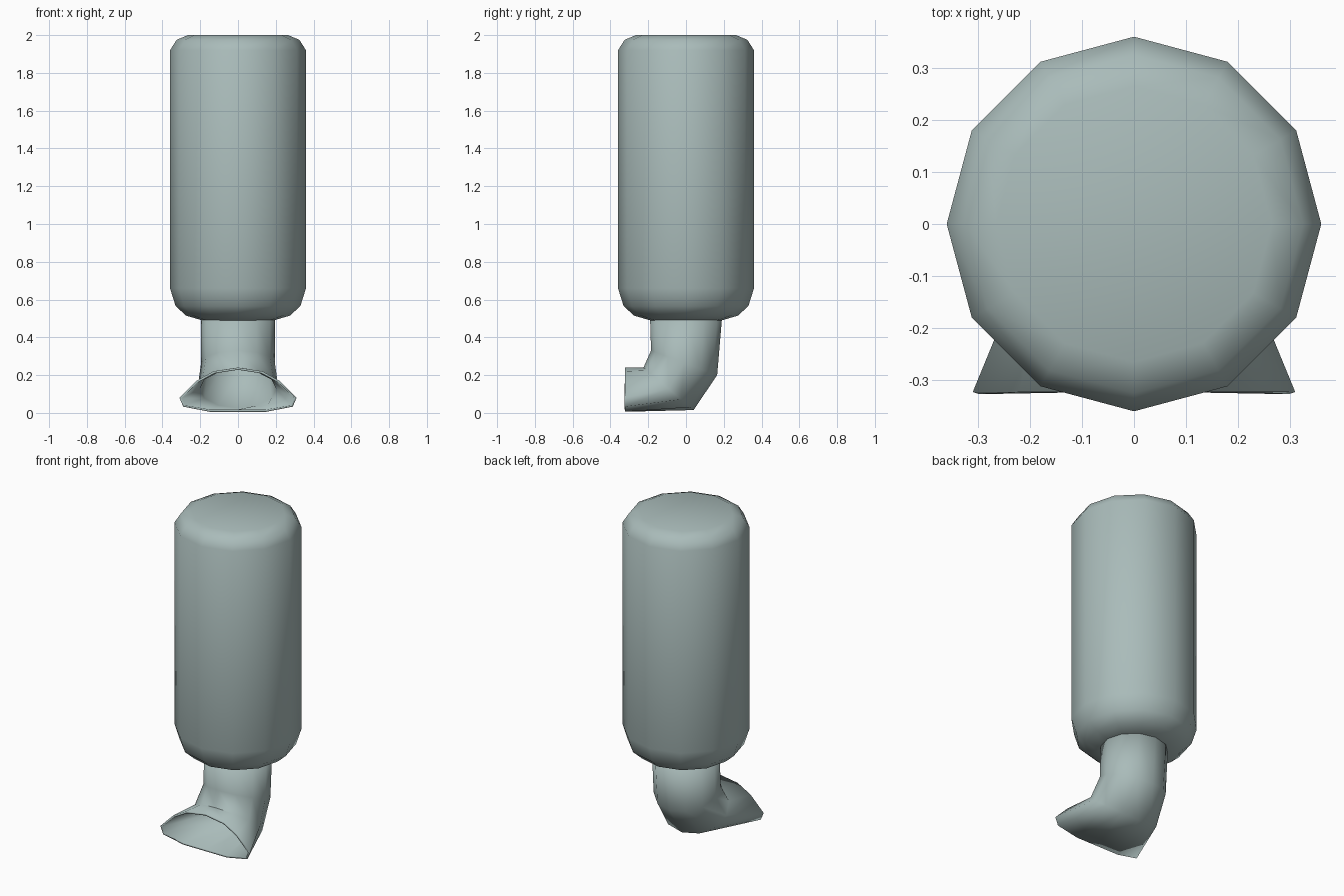
import bpy, bmesh, math

if "Cube" in bpy.data.objects:
    bpy.data.objects.remove(bpy.data.objects["Cube"])

SIDES = 12
mat = bpy.data.materials.new("grey green")
mat.diffuse_color = (0.40, 0.50, 0.49, 1)
mat.use_nodes = True
mat.node_tree.nodes["Principled BSDF"].inputs["Base Color"].default_value = mat.diffuse_color


def loft(name, rings, cap_start=False, cap_end=False):
    """Skin a list of equal-length vertex rings."""
    bm = bmesh.new()
    loops = [[bm.verts.new(p) for p in ring] for ring in rings]
    for a, b in zip(loops, loops[1:]):
        for i in range(SIDES):
            j = (i + 1) % SIDES
            bm.faces.new((a[i], a[j], b[j], b[i]))
    if cap_start:
        bm.faces.new(loops[0])
    if cap_end:
        bm.faces.new(loops[-1])
    bmesh.ops.recalc_face_normals(bm, faces=bm.faces)
    me = bpy.data.meshes.new(name)
    bm.to_mesh(me)
    bm.free()
    ob = bpy.data.objects.new(name, me)
    bpy.context.collection.objects.link(ob)
    me.materials.append(mat)
    bpy.ops.object.select_all(action='DESELECT')
    ob.select_set(True)
    bpy.context.view_layer.objects.active = ob
    bpy.ops.object.shade_smooth_by_angle(angle=math.radians(60))
    return ob


def angles():
    return [2 * math.pi * i / SIDES for i in range(SIDES)]


# Tank body: rounded cylinder
profile = [(0.19, 0.49), (0.275, 0.515), (0.33, 0.565), (0.36, 0.66),
           (0.36, 1.92), (0.325, 1.975), (0.265, 2.0)]
loft("tank_body", [[(r * math.sin(a), -r * math.cos(a), z) for a in angles()]
                   for r, z in profile], cap_start=True, cap_end=True)


# Bent spout: each ring is given by its front/top point, back/bottom point, half width
def bend_ring(front, back, half_width):
    ring = []
    for a in angles():
        t = (1 - math.cos(a)) / 2
        ring.append((half_width * math.sin(a),
                     front[0] + (back[0] - front[0]) * t,
                     front[1] + (back[1] - front[1]) * t))
    return ring


bends = [((-0.19, 0.495), (0.19, 0.495), 0.195),
         ((-0.185, 0.33), (0.165, 0.20), 0.195),
         ((-0.225, 0.24), (0.04, 0.015), 0.215)]
rings = [bend_ring(*b) for b in bends]

# Flared mouth: half outline from top to bottom, mirrored
half = [(0, 0.24), (0.13, 0.22), (0.22, 0.17), (0.31, 0.08),
        (0.29, 0.033), (0.15, 0.006), (0, 0.006)]
outline = half + [(-x, z) for x, z in half[-2:0:-1]]
rings.append([(x, -0.323, z) for x, z in outline])
spout = loft("spout", rings)
shell = spout.modifiers.new("wall", 'SOLIDIFY')
shell.thickness = 0.012
shell.offset = -1
